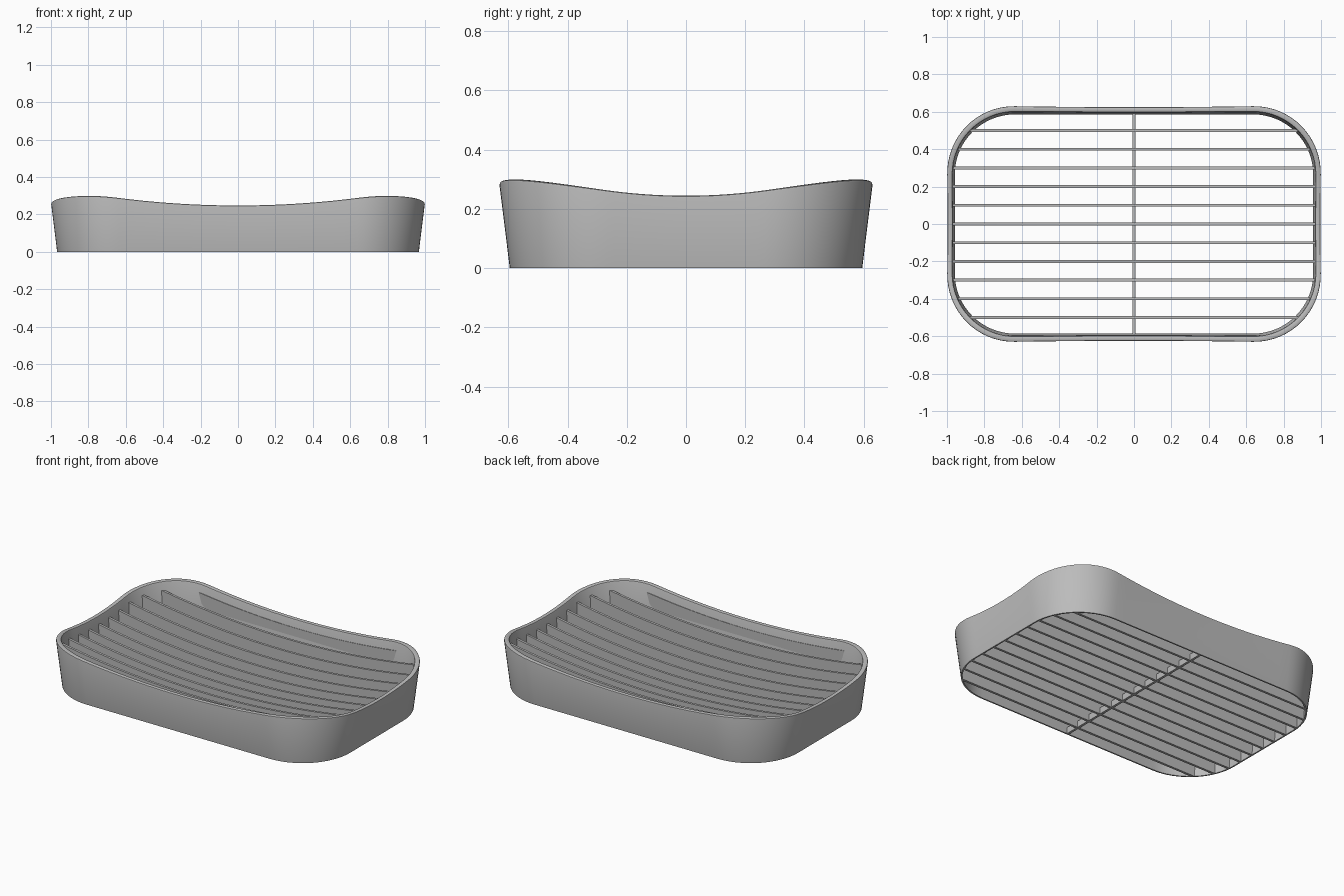
import bpy, bmesh
from math import sin, cos, pi, sqrt

if "Cube" in bpy.data.objects:
    bpy.data.objects.remove(bpy.data.objects["Cube"], do_unlink=True)

grey = bpy.data.materials.new("plain grey")
grey.use_nodes = True
colour = (0.5, 0.5, 0.5, 1)
grey.diffuse_color = colour
grey.node_tree.nodes["Principled BSDF"].inputs["Base Color"].default_value = colour

CX, CY = 0.637, 0.265      # centres of the corner arcs
THICK = 0.015              # slat thickness
BEVEL = 0.008              # rim rounding
SLAT_DROP = 0.045          # slat tops below the rim bowl


def bowl(x, y):
    """Height of the dished top surface."""
    return 0.15 + 0.095 * x * x + 0.25 * y * y


def outer_r(z):
    return 0.33 + 0.124 * z


def inner_r(z):
    return 0.321 + 0.046 * z


def finish(name, bm):
    bmesh.ops.recalc_face_normals(bm, faces=bm.faces)
    mesh = bpy.data.meshes.new(name)
    bm.to_mesh(mesh)
    bm.free()
    mesh.materials.append(grey)
    obj = bpy.data.objects.new(name, mesh)
    bpy.context.collection.objects.link(obj)
    bpy.ops.object.select_all(action="DESELECT")
    obj.select_set(True)
    bpy.context.view_layer.objects.active = obj
    bpy.ops.object.shade_smooth_by_angle(angle=0.6)
    return obj


def bridge(bm, rings):
    """Join a closed loop of equally long cross-sections."""
    for a, b in zip(rings, rings[1:] + rings[:1]):
        for i in range(len(a)):
            j = (i + 1) % len(a)
            bm.faces.new((a[i], a[j], b[j], b[i]))


def outline(arc=16, straight=20):
    """Arc centre and outward direction at each step round the dish."""
    corners = [(CX, CY), (-CX, CY), (-CX, -CY), (CX, -CY)]
    steps = []
    for q, (x, y) in enumerate(corners):
        for i in range(arc + 1):
            a = (q + i / arc) * pi / 2
            steps.append((x, y, cos(a), sin(a)))
        nx, ny = corners[(q + 1) % 4]
        a = (q + 1) * pi / 2
        for i in range(1, straight):
            t = i / straight
            steps.append((x + (nx - x) * t, y + (ny - y) * t, cos(a), sin(a)))
    return steps


# Flared wall with a softly rounded, dipping rim
bm = bmesh.new()
sections = []
for x, y, nx, ny in outline():
    top = 0.27
    for _ in range(6):
        r = outer_r(top)
        top = bowl(x + nx * r, y + ny * r)
    ro, ri = outer_r(top), inner_r(top)
    profile = [(inner_r(0), 0), (outer_r(0), 0),
               (outer_r(top - BEVEL), top - BEVEL),
               (ro - BEVEL * 0.3, top - BEVEL * 0.3), (ro - BEVEL, top),
               (ri + BEVEL, top), (ri + BEVEL * 0.3, top - BEVEL * 0.3),
               (inner_r(top - BEVEL), top - BEVEL)]
    sections.append([bm.verts.new((x + nx * r, y + ny * r, z)) for r, z in profile])
bridge(bm, sections)
finish("dish_wall", bm)


def half_length(y, z):
    """Reach of a slat to the middle of the wall."""
    r = (outer_r(z) + inner_r(z)) / 2
    d = max(0, abs(y) - CY)
    return CX + sqrt(max(0, r * r - d * d))


# Lengthwise slats; the outermost pair are ledges half sunk in the wall
N = 48
for k in range(-6, 7):
    y0 = k * 0.1
    bottom = 0.12 if abs(k) == 6 else 0
    bm = bmesh.new()
    sections = []
    for i in range(N + 1):
        t = 2 * i / N - 1
        section = []
        for y, upper in ((y0 - THICK / 2, False), (y0 + THICK / 2, False),
                         (y0 + THICK / 2, True), (y0 - THICK / 2, True)):
            z = bottom
            x = t * half_length(y, z)
            if upper:
                for _ in range(4):
                    z = bowl(x, y0) - SLAT_DROP
                    x = t * half_length(y, z)
            section.append(bm.verts.new((x, y, z)))
        sections.append(section)
    for a, b in zip(sections, sections[1:]):
        for i in range(4):
            j = (i + 1) % 4
            bm.faces.new((a[i], a[j], b[j], b[i]))
    bm.faces.new(sections[0])
    bm.faces.new(sections[-1])
    finish(f"slat_{k + 7}", bm)

# Low cross rib under the slats
bm = bmesh.new()
bmesh.ops.create_cube(bm, size=1)
bmesh.ops.scale(bm, vec=(THICK, 1.18, 0.04), verts=bm.verts)
bmesh.ops.translate(bm, vec=(0, 0, 0.02), verts=bm.verts)
finish("cross_rib", bm)
